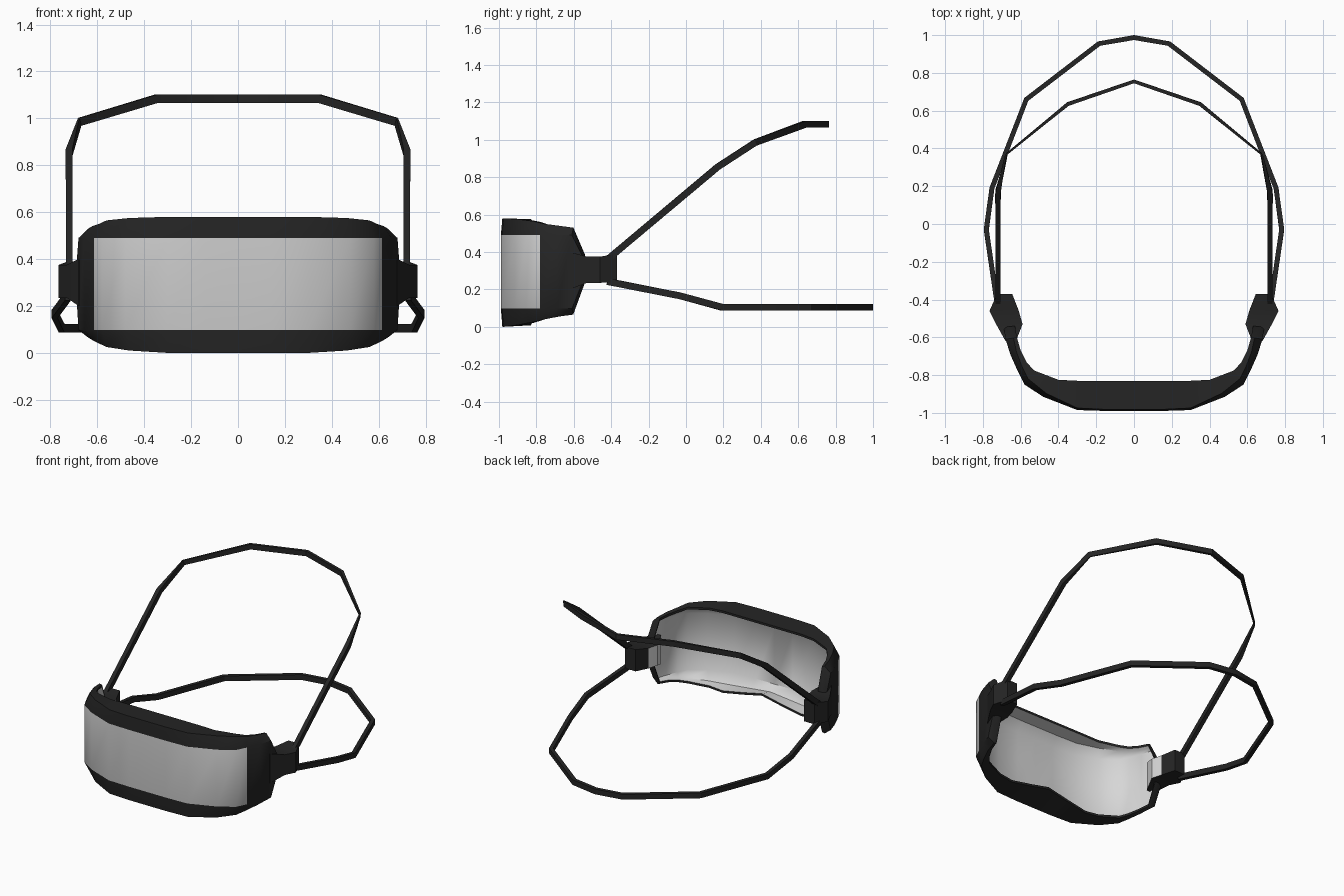
import bpy
import bmesh
from math import radians
from mathutils import Vector

if "Cube" in bpy.data.objects:
    bpy.data.objects.remove(bpy.data.objects["Cube"])


def material(name, value):
    m = bpy.data.materials.new(name)
    m.use_nodes = True
    col = (value, value, value, 1)
    m.diffuse_color = col
    m.node_tree.nodes["Principled BSDF"].inputs["Base Color"].default_value = col
    return m


MATS = [material("black rubber", 0.018), material("pale lens", 0.6),
        material("white liner", 0.68)]
RUBBER, LENS, LINER = range(3)


def loft(name, sections, pick, angle=40):
    """Skin closed sections; pick(section, side) gives each face its material."""
    bm = bmesh.new()
    rings = [[bm.verts.new(p) for p in s] for s in sections]
    n = len(rings[0])
    for i in range(len(rings) - 1):
        for j in range(n):
            k = (j + 1) % n
            f = bm.faces.new((rings[i][j], rings[i][k], rings[i + 1][k], rings[i + 1][j]))
            f.material_index = pick(i, j)
    bm.faces.new(rings[0])
    bm.faces.new(rings[-1])
    bmesh.ops.recalc_face_normals(bm, faces=bm.faces)
    me = bpy.data.meshes.new(name)
    bm.to_mesh(me)
    bm.free()
    for m in MATS:
        me.materials.append(m)
    ob = bpy.data.objects.new(name, me)
    bpy.context.collection.objects.link(ob)
    bpy.ops.object.select_all(action="DESELECT")
    ob.select_set(True)
    bpy.context.view_layer.objects.active = ob
    bpy.ops.object.shade_smooth_by_angle(angle=radians(angle))
    return ob


# Goggle shell, centre to left side: front x, y, rim x, y, top, bottom, tuck, rim lift
STATIONS = [
    (0.00, -0.99, 0.00, -0.83, 0.58, 0.00, 0.05, 0.06),
    (0.14, -0.99, 0.14, -0.83, 0.58, 0.00, 0.05, 0.03),
    (0.30, -0.985, 0.30, -0.83, 0.58, 0.00, 0.07, 0.0),
    (0.48, -0.915, 0.40, -0.825, 0.575, 0.01, 0.2, 0.0),
    (0.58, -0.85, 0.53, -0.775, 0.565, 0.025, 0.4, 0.0),
    (0.615, -0.78, 0.57, -0.73, 0.55, 0.04, 0.5, 0.0),
    (0.655, -0.69, 0.60, -0.67, 0.54, 0.055, 0.6, 0.0),
    (0.68, -0.61, 0.62, -0.60, 0.53, 0.065, 0.7, 0.0),
    (0.69, -0.545, 0.63, -0.54, 0.39, 0.23, 0.5, 0.0),
]


def shell_section(st, side):
    fx, fy, rx, ry, top, bot, tuck, lift = st
    front, rim = Vector((fx * side, fy, 0)), Vector((rx * side, ry, 0))
    inward = (rim - front).normalized()
    corner = front.lerp(rim, tuck)
    inner = front + inward * 0.025
    inner_corner = corner.lerp(rim, 0.4)
    low, high = max(0.097, bot + 0.03), min(0.49, top - 0.03)
    rows = [(rim, bot + 0.008 + lift), (corner, bot), (front, low), (front, high),
            (corner, top), (rim, top - 0.005),
            (rim, top - 0.02), (inner_corner, top - 0.03), (inner, high),
            (inner, low), (inner_corner, bot + 0.03 + lift * 0.5),
            (rim, bot + 0.023 + lift)]
    return [p + Vector((0, 0, z)) for p, z in rows]


sections = [shell_section(s, -1) for s in reversed(STATIONS[1:])]
sections += [shell_section(s, 1) for s in STATIONS]
middle, lens_end = len(STATIONS) - 1, 5


def shell_material(i, j):
    if j == 2 and middle - lens_end <= i < middle + lens_end:
        return LENS
    return LINER if 6 <= j <= 10 else RUBBER


loft("goggle_shell", sections, shell_material)

# Strap clips: y, inner x, outer x, bottom, top
CLIP = [(-0.62, 0.625, 0.68, 0.20, 0.40), (-0.53, 0.59, 0.73, 0.235, 0.375),
        (-0.46, 0.61, 0.765, 0.235, 0.375), (-0.37, 0.645, 0.725, 0.24, 0.39)]
for side, label in ((1, "left"), (-1, "right")):
    rings = [[(side * a, y, b), (side * c, y, b), (side * c, y, t), (side * a, y, t)]
             for y, a, c, b, t in CLIP]
    loft(label + "_strap_clip", rings,
         lambda i, j: LINER if j == 3 and i < 2 else RUBBER, 30)


# Straps: flat bands mirrored about the middle; x, y, z, half width
def strap(name, half, height=0.018):
    pts = half + [(-x, y, z, w) for x, y, z, w in reversed(half[:-1])]
    rings = []
    for i, (x, y, z, w) in enumerate(pts):
        a, b = Vector(pts[max(i - 1, 0)][:3]), Vector(pts[min(i + 1, len(pts) - 1)][:3])
        t = (b - a).normalized()
        across = Vector((t.y, -t.x, 0)).normalized()
        up = across.cross(t).normalized() * height
        c = Vector((x, y, z))
        rings.append([c + across * w + up, c - across * w + up,
                      c - across * w - up, c + across * w - up])
    loft(name, rings, lambda i, j: RUBBER, 30)


strap("upper_strap", [(0.72, -0.42, 0.36, 0.014), (0.72, 0.17, 0.855, 0.014),
                      (0.675, 0.37, 0.985, 0.004), (0.35, 0.635, 1.083, 0.01),
                      (0, 0.755, 1.083, 0.01)])
strap("lower_strap", [(0.725, -0.42, 0.242, 0.013), (0.782, -0.03, 0.165, 0.013),
                      (0.752, 0.19, 0.105, 0.013), (0.57, 0.66, 0.105, 0.013),
                      (0.185, 0.955, 0.105, 0.013), (0, 0.987, 0.105, 0.013)])
